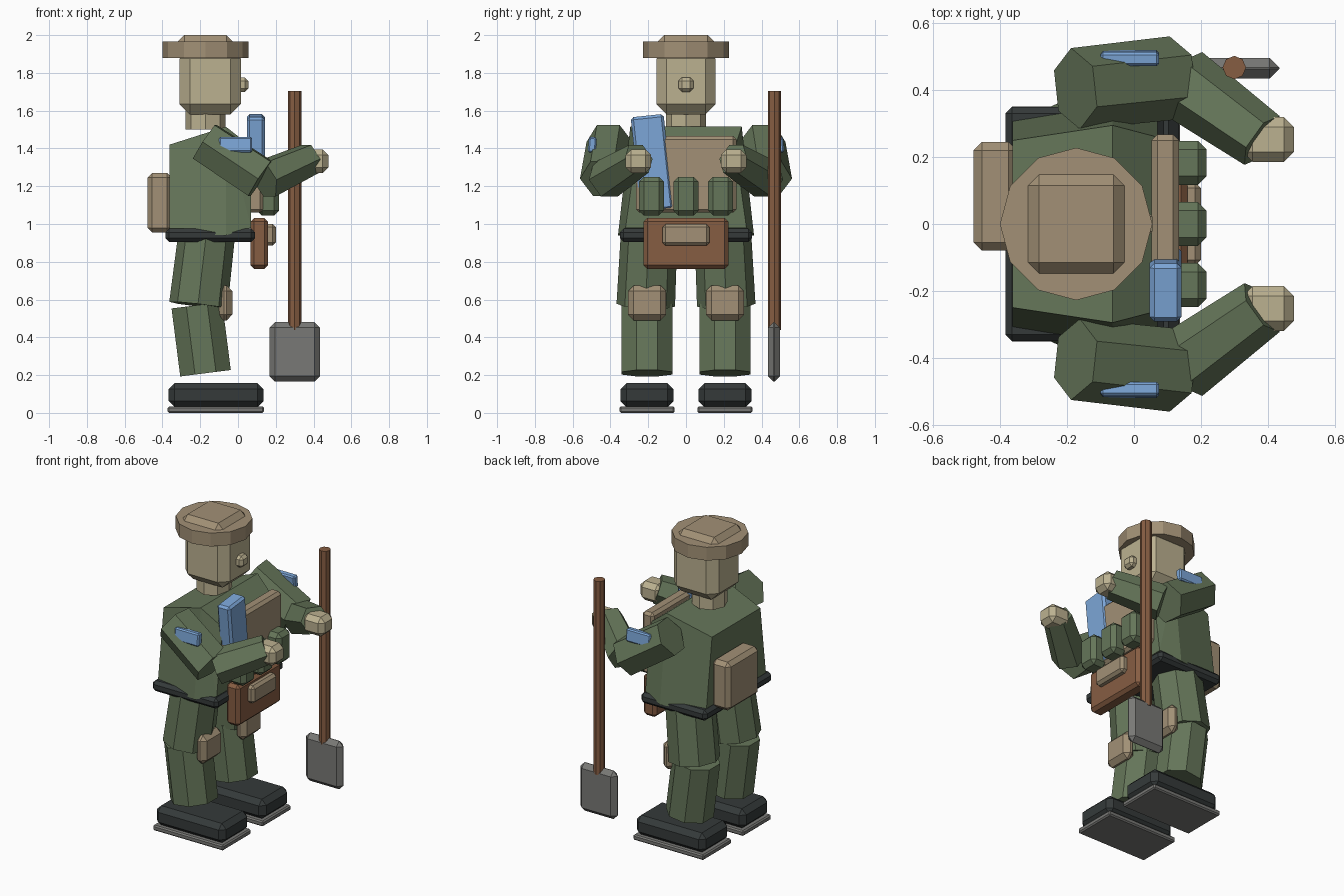
import bpy, bmesh, math
from mathutils import Vector, Matrix

if "Cube" in bpy.data.objects:
    bpy.data.objects.remove(bpy.data.objects["Cube"])


def mat(name, rgb):
    m = bpy.data.materials.new(name)
    m.diffuse_color = (*rgb, 1)
    m.use_nodes = True
    m.node_tree.nodes["Principled BSDF"].inputs["Base Color"].default_value = m.diffuse_color
    return m


GREEN = mat("green_cloth", (0.13, 0.18, 0.10))
TAN = mat("tan_canvas", (0.36, 0.28, 0.18))
SKIN = mat("skin", (0.50, 0.44, 0.28))
BLACK = mat("black_leather", (0.035, 0.042, 0.042))
BROWN = mat("brown_wood", (0.24, 0.11, 0.055))
BLUE = mat("blue", (0.20, 0.38, 0.68))
STEEL = mat("steel", (0.19, 0.19, 0.18))


def finish(name, bm, material):
    bmesh.ops.recalc_face_normals(bm, faces=bm.faces)
    me = bpy.data.meshes.new(name)
    bm.to_mesh(me)
    bm.free()
    me.materials.append(material)
    ob = bpy.data.objects.new(name, me)
    bpy.context.collection.objects.link(ob)
    return ob


def box(name, x, y, z, material, bevel=0.02, rot_x=0):
    """Chamfered box given by its (min, max) range on each axis."""
    bm = bmesh.new()
    bmesh.ops.create_cube(bm, size=1)
    size = Vector([r[1] - r[0] for r in (x, y, z)])
    mid = Vector([(r[1] + r[0]) / 2 for r in (x, y, z)])
    bmesh.ops.scale(bm, vec=size, verts=bm.verts)
    bmesh.ops.bevel(bm, geom=bm.edges[:], offset=bevel, segments=1,
                    affect='EDGES', clamp_overlap=True)
    bm.transform(Matrix.Translation(mid) @ Matrix.Rotation(rot_x, 4, 'X'))
    return finish(name, bm, material)


def tube(name, a, b, r1, r2, sides, material, phase=0):
    """Faceted tapered tube from point a to point b."""
    a, b = Vector(a), Vector(b)
    bm = bmesh.new()
    bmesh.ops.create_cone(bm, cap_ends=True, segments=sides, radius1=r1,
                          radius2=r2, depth=(b - a).length)
    turn = (b - a).to_track_quat('Z', 'Y').to_matrix().to_4x4()
    bm.transform(Matrix.Translation((a + b) / 2) @ turn
                 @ Matrix.Rotation(phase, 4, 'Z'))
    return finish(name, bm, material)


# Torso: six-sided, tapering upward, with sloped shoulders
bm = bmesh.new()
for x, w0, w1, z0, z1 in ((-0.363, 0.31, 0.25, 0.95, 1.42),
                          (-0.064, 0.36, 0.295, 0.94, 1.515),
                          (0.07, 0.32, 0.26, 0.98, 1.41)):
    for s in (-1, 1):
        bm.verts.new((x, s * w0, z0))
        bm.verts.new((x, s * w1, z1))
bmesh.ops.convex_hull(bm, input=bm.verts[:])
bmesh.ops.dissolve_limit(bm, angle_limit=math.radians(4),
                         verts=bm.verts[:], edges=bm.edges[:])
finish("torso", bm, GREEN)
box("belt", (-0.385, 0.09), (-0.35, 0.35), (0.905, 0.975), BLACK, 0.02)

# Head, neck, nose and cap
tube("neck", (-0.172, 0, 1.50), (-0.172, 0, 1.64), 0.107, 0.107, 8, SKIN)
box("head", (-0.31, 0.015), (-0.157, 0.157), (1.58, 1.93), SKIN, 0.055)
box("nose", (-0.01, 0.055), (-0.04, 0.04), (1.70, 1.775), SKIN, 0.018)
tube("cap_band", (-0.173, 0, 1.88), (-0.173, 0, 1.967), 0.228, 0.228, 12, TAN)
box("cap_crown", (-0.324, -0.022), (-0.155, 0.155), (1.90, 2.0), TAN, 0.04)

# Back pack, chest plate and tilted blue panel
box("back_pack", (-0.48, -0.35), (-0.08, 0.245), (0.955, 1.27), TAN, 0.025)
box("chest_plate", (0.052, 0.135), (-0.265, 0.268), (1.06, 1.465), TAN, 0.018)
box("chest_panel", (0.047, 0.142), (-0.267, -0.092), (1.07, 1.575), BLUE,
    0.014, math.radians(6))

# Chest pouches and satchel
for i, y in enumerate((-0.183, 0, 0.183)):
    box(f"pouch_{i + 1}", (0.10, 0.217), (y - 0.066, y + 0.066),
        (1.045, 1.25), GREEN, 0.026)
box("satchel", (0.065, 0.16), (-0.225, 0.225), (0.762, 1.032), BROWN, 0.02)
box("satchel_flap", (0.13, 0.20), (-0.125, 0.125), (0.885, 1.0), TAN, 0.017)

# Limbs, mirrored left and right
for side, s in (("right", -1), ("left", 1)):
    def span(lo, hi):
        return tuple(sorted((s * lo, s * hi)))

    tube(f"{side}_thigh", (-0.21, s * 0.213, 0.57), (-0.165, s * 0.195, 0.95),
         0.155, 0.15, 8, GREEN, math.pi / 8)
    tube(f"{side}_shin", (-0.172, s * 0.206, 0.21), (-0.218, s * 0.206, 0.57),
         0.146, 0.146, 8, GREEN, math.pi / 8)
    box(f"{side}_knee_pad", (-0.105, -0.03), span(0.105, 0.307),
        (0.49, 0.675), TAN, 0.03)
    box(f"{side}_boot", (-0.367, 0.135), span(0.067, 0.347),
        (0.03, 0.158), BLACK, 0.032)
    box(f"{side}_sole", (-0.372, 0.138), span(0.06, 0.352),
        (0, 0.035), STEEL, 0.008)

    tube(f"{side}_upper_arm", (-0.175, s * 0.405, 1.435),
         (0.12, s * 0.437, 1.24), 0.122, 0.125, 6, GREEN, math.pi / 6)
    tube(f"{side}_forearm", (0.14, s * 0.425, 1.235),
         (0.383, s * 0.25, 1.345), 0.11, 0.09, 6, GREEN, math.pi / 6)
    box(f"{side}_hand", (0.325, 0.478), span(0.185, 0.32),
        (1.27, 1.395), SKIN, 0.03)
    box(f"{side}_arm_patch", (-0.10, 0.075), span(0.475, 0.517),
        (1.378, 1.46), BLUE, 0.008, s * math.radians(5))

# Shovel
tube("shovel_shaft", (0.30, 0.468, 0.44), (0.30, 0.468, 1.705),
     0.035, 0.035, 8, BROWN)
box("shovel_blade", (0.168, 0.435), (0.435, 0.497), (0.165, 0.48), STEEL, 0.029)
